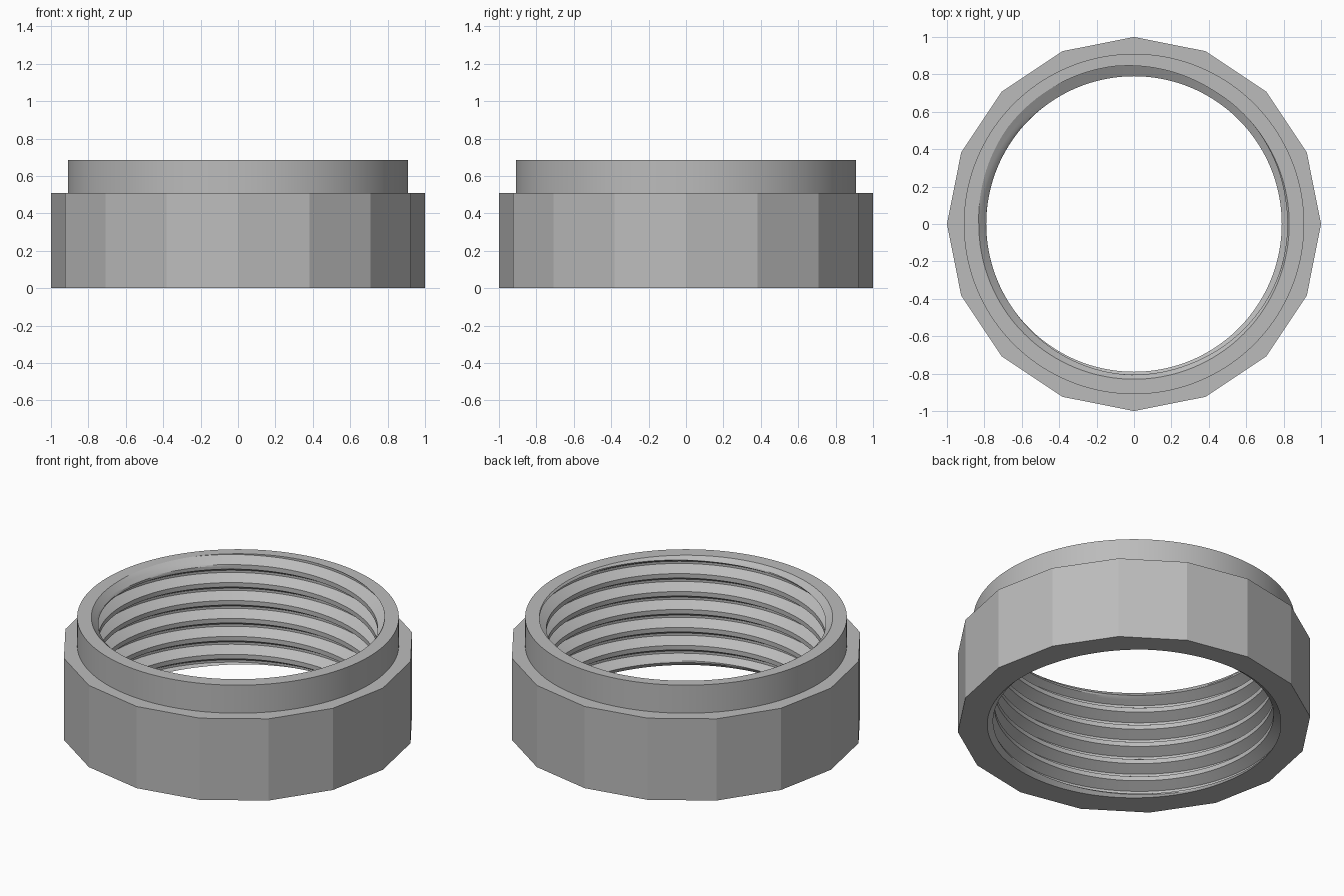
import bpy, bmesh, math

cube = bpy.data.objects.get("Cube")
if cube:
    bpy.data.objects.remove(cube, do_unlink=True)

SIDES, SEGMENTS = 16, 144
HEIGHT, GRIP_TOP = 0.685, 0.51
COLLAR_R, CREST_R, ROOT_R, MOUTH_R = 0.91, 0.79, 0.85, 0.83
PITCH = 0.112
FLANK = PITCH * 5 / 16
CREST, ROOT = PITCH / 4, PITCH / 8
ROOT_PHASE = math.radians(120)   # where the groove leaves the top rim

metal = bpy.data.materials.new("plain grey")
metal.use_nodes = True
grey = (0.5, 0.5, 0.5, 1)
metal.diffuse_color = grey
metal.node_tree.nodes["Principled BSDF"].inputs["Base Color"].default_value = grey


def grip_radius(angle):
    """Radius of the many-sided grip, with corners on the axes."""
    step = 2 * math.pi / SIDES
    return math.cos(step / 2) / math.cos(angle % step - step / 2)


def bore_radius(angle, z):
    """Trapezoid screw thread, widened by a chamfer at both mouths."""
    shift = z - HEIGHT - PITCH * (angle - ROOT_PHASE) / (2 * math.pi)
    away = abs((shift + PITCH / 2) % PITCH - PITCH / 2)
    t = min(max((away - ROOT / 2) / FLANK, 0), 1)
    thread = ROOT_R + (CREST_R - ROOT_R) * t
    chamfer = MOUTH_R - min(z, HEIGHT - z)
    return max(thread, chamfer)


# Thread rows follow the helix, with rows on every profile corner
corners = [-ROOT / 2, ROOT / 2, ROOT / 2 + FLANK, ROOT / 2 + FLANK + CREST, PITCH - ROOT / 2]
offsets = [a + (b - a) * i / 4 for a, b in zip(corners, corners[1:]) for i in range(4)]
rows = [HEIGHT + turn * PITCH + o for turn in range(2, -9, -1) for o in reversed(offsets)]


def column(angle):
    """Radius and height round one closed section of the ring."""
    grip = grip_radius(angle)
    points = [(grip, 0), (grip, GRIP_TOP), (COLLAR_R, GRIP_TOP), (COLLAR_R, HEIGHT)]
    for row in rows:
        z = row + PITCH * (angle - ROOT_PHASE) / (2 * math.pi)
        z = min(max(z, 0), HEIGHT)
        points.append((bore_radius(angle, z), z))
    return points


# Threaded ring: sections swept round the axis and welded at the seam
bm = bmesh.new()
columns = []
for i in range(SEGMENTS + 1):
    a = 2 * math.pi * i / SEGMENTS
    columns.append([bm.verts.new((r * math.cos(a), r * math.sin(a), z)) for r, z in column(a)])
for left, right in zip(columns, columns[1:]):
    for j in range(len(left)):
        k = (j + 1) % len(left)
        bm.faces.new((left[j], right[j], right[k], left[k]))
bmesh.ops.remove_doubles(bm, verts=bm.verts, dist=1e-5)
bmesh.ops.recalc_face_normals(bm, faces=bm.faces)

mesh = bpy.data.meshes.new("threaded_ring")
bm.to_mesh(mesh)
bm.free()
mesh.materials.append(metal)
ring = bpy.data.objects.new("threaded_ring", mesh)
bpy.context.collection.objects.link(ring)

# Smooth round walls, crisp facets and thread edges
bpy.ops.object.select_all(action="DESELECT")
ring.select_set(True)
bpy.context.view_layer.objects.active = ring
bpy.ops.object.shade_smooth_by_angle(angle=math.radians(20))
